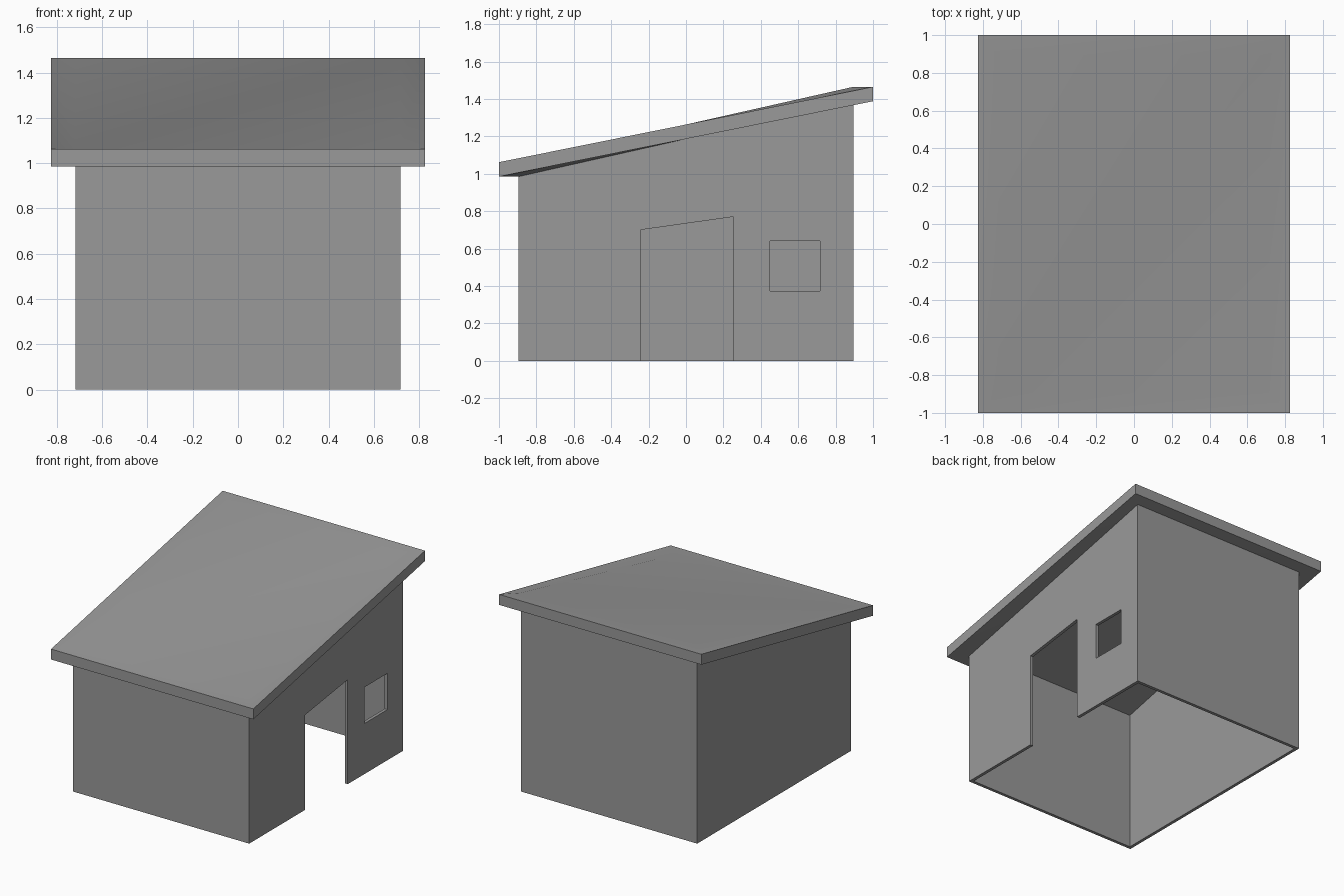
import bpy, bmesh, math

if "Cube" in bpy.data.objects:
    bpy.data.objects.remove(bpy.data.objects["Cube"])

HX, HY = 0.718, 0.895      # wall half sizes
RX, RY = 0.825, 1.0        # roof half sizes
T = 0.023                  # wall thickness


def make_object(name, bm):
    bmesh.ops.recalc_face_normals(bm, faces=bm.faces[:])
    mesh = bpy.data.meshes.new(name)
    bm.to_mesh(mesh)
    bm.free()
    obj = bpy.data.objects.new(name, mesh)
    bpy.context.collection.objects.link(obj)
    return obj


def ring(bm, hx, hy, z_front, z_back):
    return [bm.verts.new(p) for p in ((-hx, -hy, z_front), (hx, -hy, z_front),
                                      (hx, hy, z_back), (-hx, hy, z_back))]


def stack(name, levels):
    """Closed solid skinned through a stack of rectangular rings."""
    bm = bmesh.new()
    rings = [ring(bm, *lv) for lv in levels]
    for a, b in zip(rings, rings[1:]):
        for i in range(4):
            j = (i + 1) % 4
            if i % 2 == 0:
                bm.faces.new((a[i], a[j], b[j], b[i]))
            else:
                # Twisted eave sides: split from upper front to lower back
                f, k = (i, j) if i == 1 else (j, i)
                bm.faces.new((a[f], a[k], b[f]))
                bm.faces.new((a[k], b[k], b[f]))
    bm.faces.new(rings[0][::-1])
    bm.faces.new(rings[-1])
    return make_object(name, bm)


def side_cutter(name, profile):
    """Prism along x through the right wall from a (y, z) profile."""
    bm = bmesh.new()
    a = [bm.verts.new((HX - 0.15, y, z)) for y, z in profile]
    b = [bm.verts.new((HX + 0.3, y, z)) for y, z in profile]
    bm.faces.new(a)
    bm.faces.new(b[::-1])
    for i in range(len(a)):
        j = (i + 1) % len(a)
        bm.faces.new((a[i], a[j], b[j], b[i]))
    return make_object(name, bm)


# Walls with the sloping, overhanging roof
shed = stack("shed", [
    (HX, HY, 0, 0),
    (HX, HY, 0.985, 1.388),
    (RX, RY, 0.985, 1.388),
    (RX, RY, 1.062, 1.465),
    (HX, HY, 1.062, 1.465),
])

# Dark grey finish
grey = bpy.data.materials.new("dark_grey")
grey.diffuse_color = (0.32, 0.32, 0.32, 1)
grey.use_nodes = True
grey.node_tree.nodes["Principled BSDF"].inputs["Base Color"].default_value = grey.diffuse_color
shed.data.materials.append(grey)

# Open-bottomed room, doorway and window
cutters = [
    stack("room_cutter", [(HX - T, HY - T, -0.2, -0.2),
                          (HX - T, HY - T, 1.033, 1.436)]),
    side_cutter("door_cutter", [(-0.243, -0.2), (0.253, -0.2),
                                (0.253, 0.77), (-0.243, 0.70)]),
    side_cutter("window_cutter", [(0.45, 0.373), (0.717, 0.373),
                                  (0.717, 0.64), (0.45, 0.64)]),
]
bpy.context.view_layer.objects.active = shed
shed.select_set(True)
for cutter in cutters:
    cutter.data.materials.append(grey)
    mod = shed.modifiers.new(cutter.name, 'BOOLEAN')
    mod.operation = 'DIFFERENCE'
    mod.solver = 'EXACT'
    mod.object = cutter
    bpy.ops.object.modifier_apply(modifier=mod.name)
    bpy.data.objects.remove(cutter)

# Soft roof surface, crisp corners
bpy.ops.object.shade_smooth_by_angle(angle=math.radians(30))
